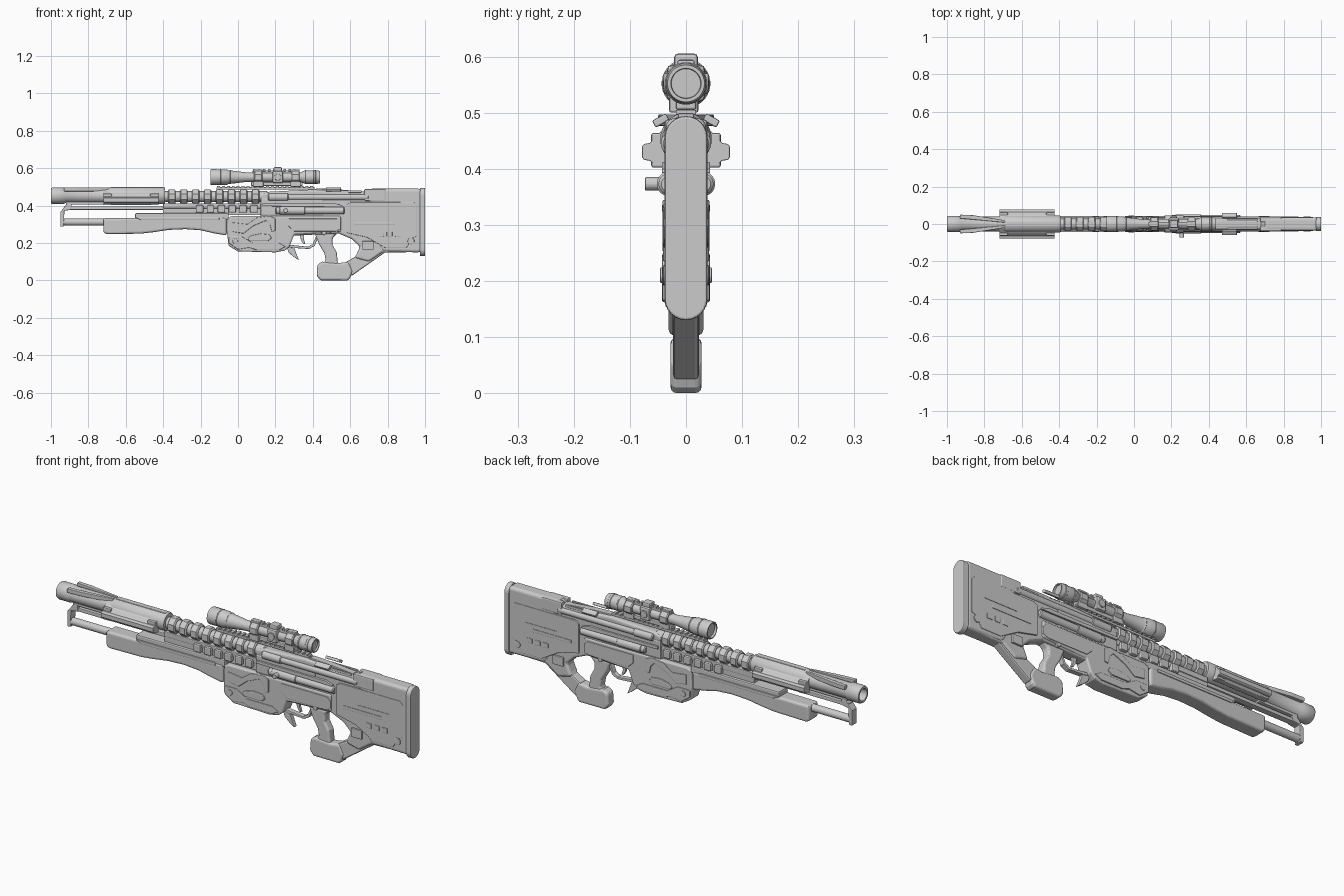
import bpy, bmesh, math
from mathutils import Matrix


def finish(name, bm, bevel=0.0, smooth=False, segs=2):
    bmesh.ops.recalc_face_normals(bm, faces=bm.faces)
    me = bpy.data.meshes.new(name)
    bm.to_mesh(me)
    bm.free()
    ob = bpy.data.objects.new(name, me)
    bpy.context.collection.objects.link(ob)
    if smooth:
        for p in me.polygons:
            p.use_smooth = True
        me.set_sharp_from_angle(angle=math.radians(35))
    if bevel:
        m = ob.modifiers.new("bevel", 'BEVEL')
        m.width, m.segments = bevel, segs
        m.limit_method, m.angle_limit = 'ANGLE', math.radians(40)
    return ob


def extrude(name, ring, vec, bevel=0.0, segs=2):
    bm = bmesh.new()
    f = bm.faces.new([bm.verts.new(p) for p in ring])
    r = bmesh.ops.extrude_face_region(bm, geom=[f])
    bmesh.ops.translate(bm, vec=vec, verts=[v for v in r['geom'] if isinstance(v, bmesh.types.BMVert)])
    return finish(name, bm, bevel, segs=segs)


def side(name, pts, y0, y1, bevel=0.0, segs=2):
    """Side profile in x,z extruded across y."""
    return extrude(name, [(x, y0, z) for x, z in pts], (0, y1 - y0, 0), bevel, segs)


def along(name, pts, x0, x1, bevel=0.0):
    """Cross-section in y,z extruded along x."""
    return extrude(name, [(x0, y, z) for y, z in pts], (x1 - x0, 0, 0), bevel)


def box(name, x0, x1, y0, y1, z0, z1, bevel=0.0):
    return side(name, [(x0, z0), (x1, z0), (x1, z1), (x0, z1)], y0, y1, bevel)


def lathe(name, prof, y, z, n=32, closed=False):
    """Turned part around an x axis; prof holds (x, radius)."""
    bm = bmesh.new()
    off = math.pi / n
    rings = [[bm.verts.new((x, y + r * math.cos(off + 2 * math.pi * i / n),
                            z + r * math.sin(off + 2 * math.pi * i / n))) for i in range(n)] for x, r in prof]
    pairs = list(zip(rings, rings[1:])) + ([(rings[-1], rings[0])] if closed else [])
    for a, b in pairs:
        for i in range(n):
            bm.faces.new((a[i], a[(i + 1) % n], b[(i + 1) % n], b[i]))
    if not closed:
        bm.faces.new(rings[0])
        bm.faces.new(rings[-1])
    return finish(name, bm, smooth=n > 12)


def rod(name, x0, x1, y, z, r, n=24):
    c = min(0.005, r * .3)
    return lathe(name, [(x0, r - c), (x0 + c, r), (x1 - c, r), (x1, r - c)], y, z, n)


def cross_rod(name, x, z, r, y0, y1, n=24):
    """Round boss pointing out along y."""
    pts = [(x + r * math.cos(2 * math.pi * i / n), z + r * math.sin(2 * math.pi * i / n)) for i in range(n)]
    return side(name, pts, y0, y1, 0.002)


def both(fn, name, *a, y0, y1, **k):
    for s, t in ((1, "left"), (-1, "right")):
        fn(f"{name}_{t}", *a, y0=s * y0, y1=s * y1, **k)


# Barrel, muzzle and shroud
BZ = 0.453
lathe("barrel_shroud", [(-1, .03), (-1, .04), (-.993, .044), (-.93, .044), (-.922, .039), (-.70, .039), (-.68, .046),
                        (-.40, .046), (-.39, .042), (-.39, .02), (-.9, .02), (-.9, .03)], 0, BZ, 40, True)
rod("barrel_core", -.88, .16, 0, BZ - .005, .029)
for s, t in ((1, "left"), (-1, "right")):
    fin = [(-.93, s * .03), (-.93, s * .05), (-.86, s * .047), (-.69, s * .02), (-.69, s * .008)]
    extrude(f"muzzle_fin_{t}", [(x, y, .476) for x, y in fin], (0, 0, .021), .003)
    wing = [(.03, .478), (.05, .462), (.064, .446), (.075, .444), (.078, .44), (.078, .42), (.075, .416),
            (.064, .414), (.055, .404), (.03, .403)]
    along(f"shroud_wing_{t}", [(s * y, z) for y, z in wing], -.72, -.425, .002)
    for x in (-.72, -.47):
        box(f"wing_clamp_{t}", x, x + .045, s * .035, s * .062, .402, .464, .004)
box("shroud_top_strip", -.68, -.40, -.014, .014, .49, .5, .003)
box("muzzle_lower_block", -.92, -.70, -.018, .018, .405, .43, .004)

# Vented cooling rings and lower vent row
for i in range(8):
    x = -.375 + i * .064
    lathe("cooling_ring", [(x, .034), (x + .005, .041), (x + .037, .041), (x + .042, .034)], 0, BZ - .006, 8)
    box("cooling_ring_top", x + .004, x + .036, -.016, .016, .47, .487, .003)
for i in range(6):
    x = -.225 + i * .058
    box("lower_vent", x, x + .04, -.04, .04, .362, .402, .006)
box("vent_spine", -.40, .16, -.026, .026, .385, .412, .004)
box("vent_base", -.40, .16, -.022, .022, .35, .39)

# Under-barrel rail, front bracket and slide rod
box("under_rail", -.93, -.38, -.016, .016, .377, .396, .004)
side("front_bracket", [(-.95, .288), (-.932, .288), (-.93, .33), (-.928, .372), (-.89, .378), (-.89, .41),
                       (-.915, .41), (-.95, .365)], -.02, .02, .004)
rod("slide_rod", -.945, -.68, 0, .312, .019)

# Handguard
side("handguard", [(-.72, .333), (-.06, .337), (-.06, .24), (-.13, .252), (-.2, .268), (-.28, .274), (-.37, .27),
                   (-.45, .258), (-.52, .25), (-.7, .247), (-.72, .255)], -.039, .039, .012, 3)
box("handguard_cover", -.55, -.05, -.036, .036, .325, .36, .006)
both(side, "handguard_side_rib", [(-.55, .337), (-.1, .337), (-.1, .322), (-.52, .322)], y0=.03, y1=.043, bevel=.003)

# Main body and stock
side("stock_body", [(.12, .25), (.12, .462), (.17, .474), (.40, .486), (.60, .474), (.68, .474), (.70, .488),
                    (.98, .488), (.98, .152), (.77, .148), (.70, .1), (.625, .12), (.652, .18), (.61, .22), (.54, .25),
                    (.30, .24)], -.031, .031, .012, 3)
side("stock_rear_shell", [(.69, .42), (.70, .49), (.98, .49), (.98, .15), (.775, .152), (.74, .2), (.74, .40)],
     -.036, .036, .016, 4)
both(side, "stock_panel", [(.58, .405), (.60, .418), (.94, .418), (.957, .40), (.957, .235), (.93, .225), (.90, .172),
                           (.79, .172), (.69, .23), (.58, .255)], y0=.025, y1=.0385, bevel=.003)
both(box, "stock_groove_bar", .62, .84, y0=.03, y1=.041, z0=.296, z1=.312, bevel=.002)
both(box, "stock_long_slat", .70, .88, y0=.03, y1=.0405, z0=.33, z1=.336)
both(box, "stock_square_port", .665, .725, y0=.03, y1=.042, z0=.165, z1=.21, bevel=.003)
for i in range(3):
    both(box, "stock_notch", .75 + i * .045, .78 + i * .045, y0=.03, y1=.041, z0=.235, z1=.26, bevel=.002)
both(cross_rod, "stock_bolt", .925, .21, .018, y0=.03, y1=.041)
both(box, "stock_top_collar", .675, .79, y0=.01, y1=.038, z0=.425, z1=.488, bevel=.006)

# Rounded butt plate
R, butt = .038, []
for cz, a0 in ((.456, 0), (.168, 180)):
    for k in range(13):
        a = math.radians(a0 + k * 15)
        butt.append((R * math.cos(a), cz + R * math.sin(a)))
along("butt_plate", butt, .973, 1.0, .004)

# Upper receiver with side tubes
box("upper_receiver", .12, .46, -.034, .034, .345, .44, .008)
for s, t in ((1, "left"), (-1, "right")):
    rod(f"upper_tube_{t}", .18, .70, s * .024, .445, .017)
    rod(f"upper_tube_collar_{t}", .16, .27, s * .024, .445, .021)
    rod(f"lower_tube_{t}", .20, .57, s * .03, .373, .019)
    rod(f"lower_tube_cap_{t}", .22, .36, s * .03, .373, .022)
    hatch = [(.13, .412), (.52, .412), (.56, .40), (.56, .392), (.13, .397)]
    side(f"tube_divider_{t}", hatch, s * .02, s * .043, .002)
    # Tilted rear sight levers
    ob = box(f"rear_lever_{t}", .47, .55, -.014, .014, -.007, .007, .003)
    ob.matrix_world = Matrix.Translation((0, s * .045, .486)) @ Matrix.Rotation(-s * .5, 4, 'X')
    ob = box(f"rear_lever_arm_{t}", .50, .66, -.004, .004, -.006, .006, .002)
    ob.matrix_world = Matrix.Translation((0, s * .026, .474))
cross_rod("bolt_handle", .255, .373, .012, -.03, -.073)
side("receiver_top_ridge", [(.40, .48), (.42, .492), (.52, .488), (.66, .476), (.66, .46), (.4, .46)], -.016, .016, .003)

# Lower receiver and magazine housing
side("magazine_housing", [(-.055, .335), (-.03, .345), (.55, .345), (.55, .26), (.30, .245), (.275, .18), (.25, .16),
                          (.20, .15), (.0, .155), (-.05, .185), (-.058, .25)], -.037, .037, .008, 3)
both(side, "housing_plate", [(-.05, .2), (0, .165), (.06, .175), (.1, .162), (.22, .162), (.255, .18), (.22, .2),
                             (.08, .2), (.02, .235), (-.05, .235)], y0=.03, y1=.043, bevel=.004)
both(side, "housing_wave", [(-.03, .26), (.03, .25), (.08, .29), (.15, .32), (.17, .30), (.18, .26), (.2, .265),
                            (.2, .33), (.17, .345), (.1, .335), (.05, .30), (-.03, .31)], y0=.03, y1=.042, bevel=.004)
both(side, "housing_pod", [(.06, .21), (.16, .21), (.18, .225), (.17, .245), (.12, .25), (.07, .24), (.05, .225)],
     y0=.03, y1=.043, bevel=.005)
both(cross_rod, "front_pin", -.015, .21, .014, y0=.03, y1=.046)
both(cross_rod, "rear_pin", .46, .255, .012, y0=.02, y1=.038)
both(side, "receiver_panel", [(.27, .33), (.53, .33), (.55, .31), (.55, .275), (.52, .262), (.30, .262), (.27, .29)],
     y0=.03, y1=.04, bevel=.003)

# Trigger, guard and spur
side("trigger_guard", [(.25, .19), (.27, .175), (.38, .168), (.41, .185), (.43, .235), (.417, .235), (.40, .195),
                       (.375, .18), (.28, .19)], -.013, .013, .003)
side("trigger", [(.33, .25), (.355, .25), (.352, .22), (.36, .195), (.35, .195), (.337, .215)], -.007, .007, .002)
side("guard_spur", [(.26, .18), (.30, .175), (.315, .135), (.325, .108), (.295, .128), (.27, .15)], -.011, .011, .003)

# Grip, foot and rear strut
side("grip", [(.41, .25), (.53, .25), (.505, .225), (.505, .19), (.528, .15), (.535, .08), (.45, .07), (.468, .11),
              (.462, .145), (.435, .19)], -.023, .023, .01, 3)
side("grip_foot", [(.425, .085), (.45, .1), (.54, .092), (.59, .1), (.615, .05), (.598, .01), (.585, 0), (.44, 0),
                   (.42, .025)], -.028, .028, .012, 3)
side("stock_strut", [(.575, .098), (.625, .125), (.655, .175), (.69, .2), (.79, .152), (.605, .022)],
     -.023, .023, .007)

# Top rail
box("top_rail", -.115, .41, -.014, .014, .486, .498, .002)
for i in range(20):
    x = -.112 + i * .0262
    box("rail_tooth", x, x + .016, -.018, .018, .496, .505, .002)

# Scope
SZ = .552
lathe("scope_tube", [(-.138, .034), (-.148, .036), (-.148, .041), (-.143, .043), (-.06, .041), (-.05, .037), (.0, .031),
                     (.05, .025), (.335, .025), (.345, .031), (.36, .036), (.425, .036), (.438, .033), (.438, .027),
                     (.43, .026)], 0, SZ, 40)
for x, w, r in ((-.10, .012, .0435), (-.045, .01, .039), (.355, .015, .038), (.40, .02, .038)):
    rod("scope_band", x, x + w, 0, SZ, r, 32)
for x in (.085, .285):
    lathe("scope_ring", [(x, .033), (x + .005, .037), (x + .04, .037), (x + .045, .033)], 0, SZ, 8)
    box("scope_mount", x - .005, x + .05, -.03, .022, .5, .53, .004)
    box("scope_ring_top", x, x + .045, -.015, .015, .58, .594, .003)
box("scope_base", .07, .345, -.018, .018, .505, .525, .004)
box("turret_block", .185, .24, -.034, .034, .52, .585, .008)
box("turret_cap", .19, .235, -.021, .021, .58, .605, .006)
cross_rod("windage_knob", .2125, SZ, .018, -.04, .04)
for i in range(9):
    x = .08 + i * .027
    box("scope_top_tooth", x, x + .014, -.012, .012, .583, .595, .002)
box("scope_top_rail", .078, .32, -.01, .01, .574, .587)
